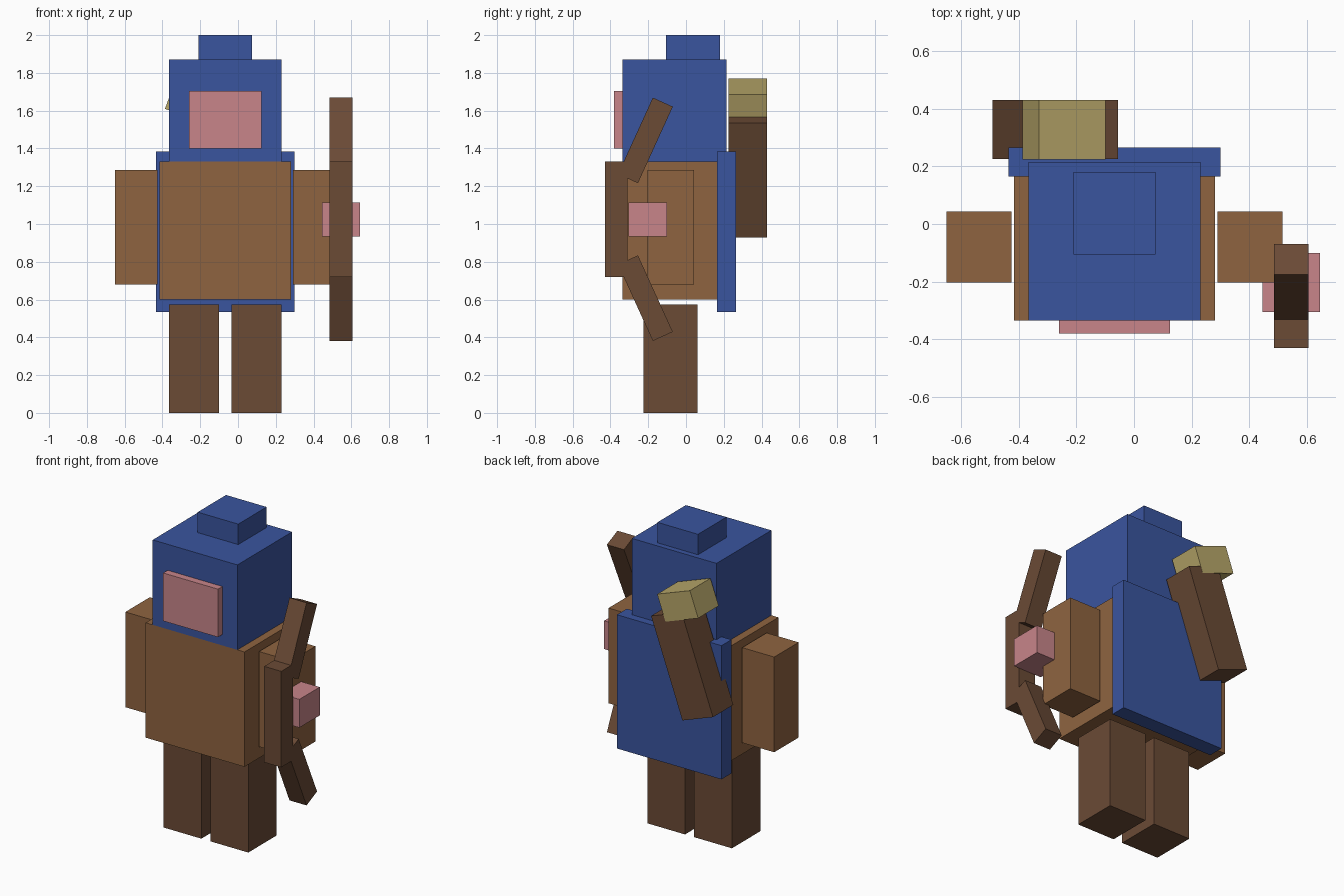
import bpy
from math import radians
from mathutils import Matrix, Vector
import bmesh

default = bpy.data.objects.get("Cube")
if default:
    bpy.data.objects.remove(default, do_unlink=True)


def material(name, rgb):
    mat = bpy.data.materials.new(name)
    mat.use_nodes = True
    mat.diffuse_color = (*rgb, 1)
    mat.node_tree.nodes["Principled BSDF"].inputs["Base Color"].default_value = (*rgb, 1)
    return mat


blue = material("blue cloth", (0.042, 0.09, 0.345))
tan = material("tan leather", (0.275, 0.127, 0.051))
brown = material("dark brown", (0.145, 0.069, 0.036))
pink = material("pink skin", (0.578, 0.235, 0.254))
straw = material("straw", (0.479, 0.386, 0.144))


def block(name, mat, centre, size, tilt=0, axis="X"):
    """Flat-sided box of a given size, tilted in degrees about one axis."""
    bm = bmesh.new()
    bmesh.ops.create_cube(bm, size=1, matrix=Matrix.Diagonal((*size, 1)))
    mesh = bpy.data.meshes.new(name)
    bm.to_mesh(mesh)
    bm.free()
    mesh.materials.append(mat)
    obj = bpy.data.objects.new(name, mesh)
    obj.matrix_world = Matrix.Translation(centre) @ Matrix.Rotation(radians(tilt), 4, axis)
    bpy.context.collection.objects.link(obj)
    return obj


def span(name, mat, x, y, z):
    """Upright box between the given limits."""
    low, high = (Vector(corner) for corner in zip(x, y, z))
    return block(name, mat, (low + high) / 2, high - low)


# Head, hat knob and face plate
span("head", blue, (-0.365, 0.23), (-0.335, 0.215), (1.33, 1.87))
span("hat_top", blue, (-0.21, 0.075), (-0.105, 0.18), (1.87, 2.0))
span("face", pink, (-0.26, 0.125), (-0.38, -0.335), (1.40, 1.705))

# Body and cloak
span("torso", tan, (-0.415, 0.28), (-0.335, 0.165), (0.60, 1.33))
span("cloak", blue, (-0.435, 0.30), (0.165, 0.265), (0.535, 1.385))

# Arms and legs
for side, arm_x, leg_x in (("right", -0.5375, -0.2325), ("left", 0.4025, 0.0975)):
    block(side + "_arm", tan, (arm_x, -0.08, 0.9825), (0.225, 0.245, 0.605))
    block(side + "_leg", brown, (leg_x, -0.0825, 0.2875), (0.265, 0.285, 0.575))

# Hand gripping the bow
span("left_hand", pink, (0.445, 0.645), (-0.305, -0.10), (0.935, 1.115))

# Bow: straight grip with two limbs swept back
span("bow_grip", brown, (0.485, 0.605), (-0.43, -0.31), (0.72, 1.33))
for name, sign in (("upper", 1), ("lower", -1)):
    block("bow_limb_" + name, brown, (0.545, -0.215, 1.025 + sign * 0.4175),
          (0.12, 0.116, 0.445), -sign * 24.5)

# Leaning quiver with its bundle of arrows
block("quiver", brown, (-0.2725, 0.327, 1.2715), (0.229, 0.204, 0.644), 20, "Y")
block("arrow_bundle", straw, (-0.2425, 0.327, 1.6475), (0.245, 0.206, 0.17), 20, "Y")
